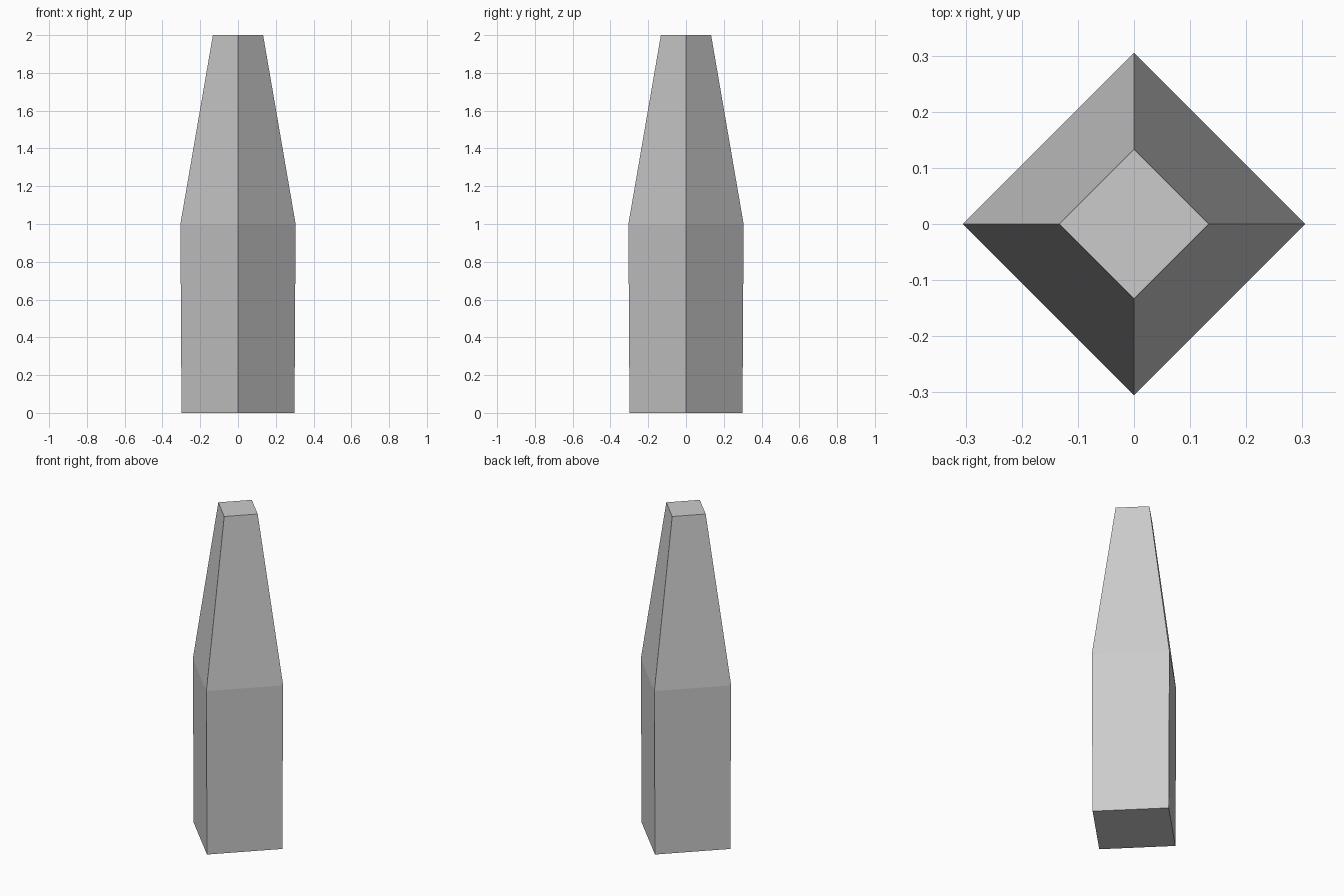
import bpy, bmesh
from math import cos, sin, pi

if "Cube" in bpy.data.objects:
    bpy.data.objects.remove(bpy.data.objects["Cube"])

# Profile of the four-sided post: (corner radius, height)
PROFILE = [(0.299, 0.0), (0.305, 1.0), (0.133, 2.0)]
SIDES = 4

bm = bmesh.new()
rings = [[bm.verts.new((r * cos(2 * pi * i / SIDES), r * sin(2 * pi * i / SIDES), z))
          for i in range(SIDES)] for r, z in PROFILE]

# Side walls: near-straight shaft, then tapered upper half
for low, high in zip(rings, rings[1:]):
    for i in range(SIDES):
        j = (i + 1) % SIDES
        bm.faces.new((low[i], low[j], high[j], high[i]))

# Flat base and flat top
bm.faces.new(rings[0][::-1])
bm.faces.new(rings[-1])

mesh = bpy.data.meshes.new("tapered_post")
bm.to_mesh(mesh)
bm.free()
bpy.context.collection.objects.link(bpy.data.objects.new("tapered_post", mesh))
